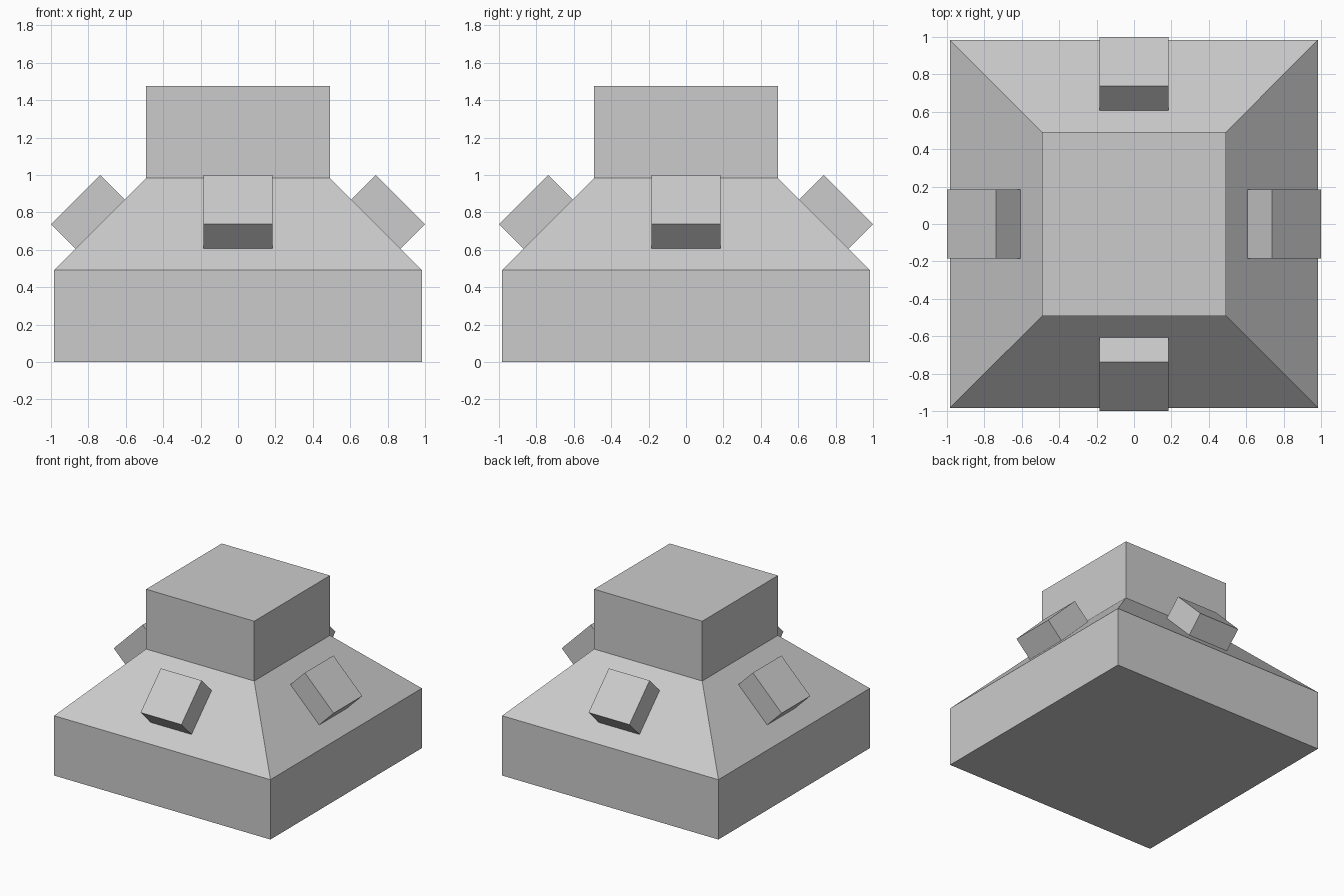
import bpy, bmesh, math
from mathutils import Matrix

if "Cube" in bpy.data.objects:
    bpy.data.objects.remove(bpy.data.objects["Cube"])

A = 0.983          # half width of the base
H = A / 2          # height of each tier
PEG = 0.371        # peg edge length


def add_object(name, bm):
    bmesh.ops.recalc_face_normals(bm, faces=bm.faces)
    mesh = bpy.data.meshes.new(name)
    bm.to_mesh(mesh)
    bm.free()
    obj = bpy.data.objects.new(name, mesh)
    bpy.context.collection.objects.link(obj)
    return obj


# Body: square rings joined into base, sloped shoulder and upper block
bm = bmesh.new()
rings = []
for half, z in [(A, 0), (A, H), (H, 2 * H), (H, 3 * H)]:
    rings.append([bm.verts.new((x * half, y * half, z))
                  for x, y in [(-1, -1), (1, -1), (1, 1), (-1, 1)]])
for low, high in zip(rings, rings[1:]):
    for i in range(4):
        j = (i + 1) % 4
        bm.faces.new((low[i], low[j], high[j], high[i]))
bm.faces.new(rings[0][::-1])
bm.faces.new(rings[-1])
add_object("stepped_body", bm)

# Pegs: tilted cubes half sunk into the middle of each slope
for k, side in enumerate(["right", "back", "left", "front"]):
    bm = bmesh.new()
    bmesh.ops.create_cube(bm, size=PEG)
    peg = add_object(side + "_slope_peg", bm)
    peg.matrix_world = (Matrix.Rotation(k * math.pi / 2, 4, 'Z')
                        @ Matrix.Translation((0.75 * A, 0, 1.5 * H))
                        @ Matrix.Rotation(math.pi / 4, 4, 'Y'))
